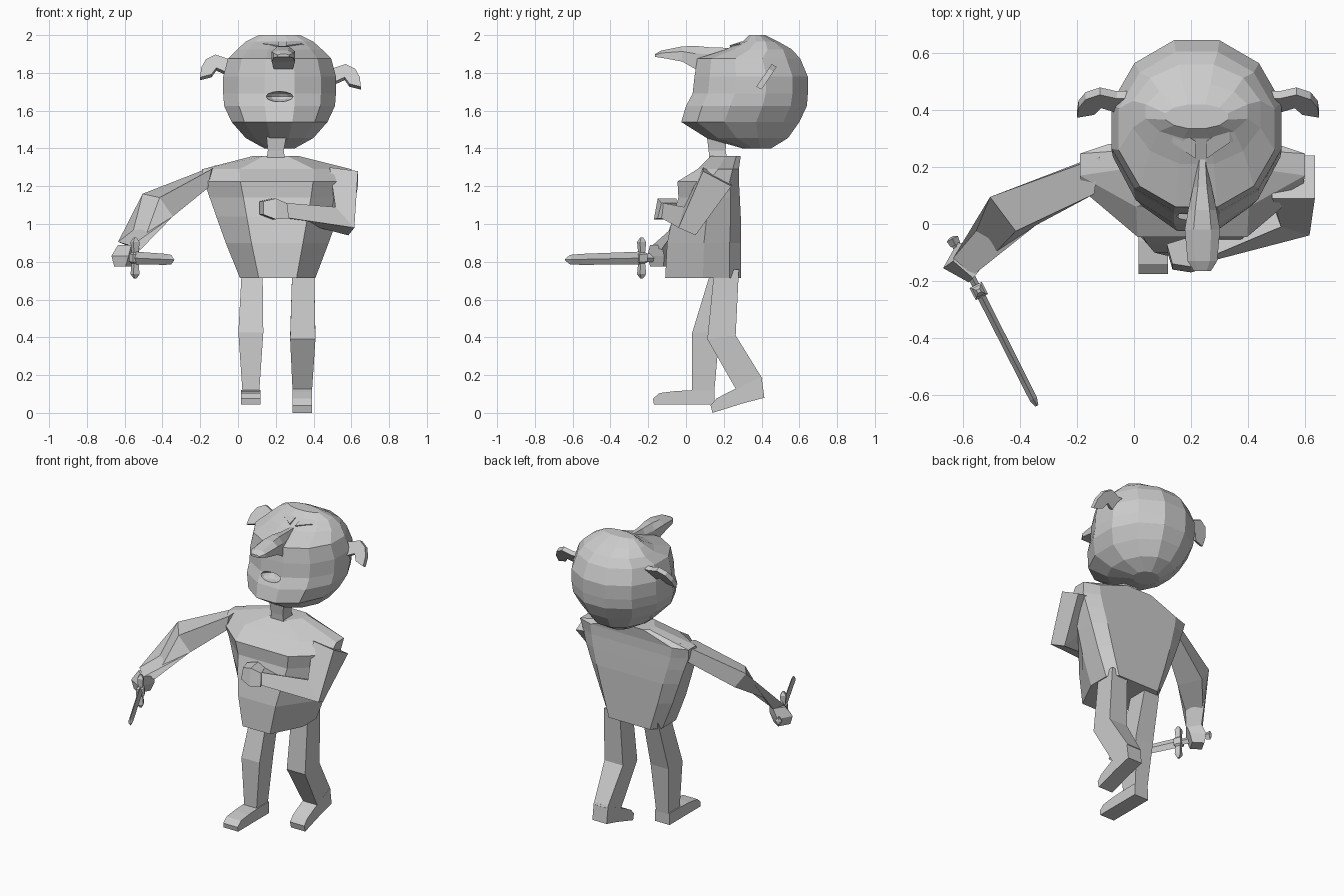
import bpy, bmesh, math
from mathutils import Vector as V


def make(name, verts, faces):
    bm = bmesh.new()
    vs = [bm.verts.new(v) for v in verts]
    for f in faces:
        bm.faces.new([vs[i] for i in f])
    bmesh.ops.recalc_face_normals(bm, faces=bm.faces)
    me = bpy.data.meshes.new(name)
    bm.to_mesh(me)
    bm.free()
    ob = bpy.data.objects.new(name, me)
    bpy.context.collection.objects.link(ob)
    return ob


def loft(name, rings):
    """Skin a list of equal-length rings and cap both ends."""
    n, m = len(rings[0]), len(rings)
    faces = [[k * n + i, k * n + (i + 1) % n, (k + 1) * n + (i + 1) % n, (k + 1) * n + i]
             for k in range(m - 1) for i in range(n)]
    faces += [list(range(n)), list(range((m - 1) * n, m * n))]
    return make(name, [p for r in rings for p in r], faces)


def quad(c, u, v):
    """Four-sided section around c spanned by half-axes u and v."""
    c, u, v = V(c), V(u), V(v)
    return [c + u + v, c - u + v, c - u - v, c + u - v]


def limb(name, sections):
    return loft(name, [quad(*s) for s in sections])


def prism(name, profile, x0, x1):
    return loft(name, [[(x, y, z) for y, z in profile] for x in (x0, x1)])


# Head: stacked rings (z, front y, back y, half width)
HX = 0.22
head_rings = [
    (1.40, .30, .45, .08), (1.455, .11, .54, .18), (1.54, -.025, .60, .255),
    (1.625, .0, .64, .295), (1.69, .035, .645, .30), (1.78, .045, .645, .30),
    (1.875, .06, .605, .275), (1.925, .21, .56, .225), (1.965, .30, .49, .18),
    (2.0, .335, .42, .11)]
rings = []
for z, y0, y1, w in head_rings:
    ring = []
    for i in range(12):
        a = math.radians(15 + 30 * i)
        ring.append((HX + w * math.sin(a) * 1.03,
                     (y0 + y1) / 2 - (y1 - y0) / 2 * math.cos(a) / math.cos(math.radians(15)), z))
    rings.append(ring)
head = loft("head", rings)

# Open mouth cut into the face
bpy.ops.mesh.primitive_uv_sphere_add(segments=10, ring_count=6, radius=1, location=(HX, .02, 1.675))
mouth = bpy.context.object
mouth.name = "mouth_cutter"
mouth.scale = (.075, .07, .028)
mouth.hide_render = True
mouth.hide_viewport = True
cut = head.modifiers.new("mouth", 'BOOLEAN')
cut.operation = 'DIFFERENCE'
cut.object = mouth
cut.solver = 'EXACT'

# Long pointed nose: (y, half width, top z, bottom z)
nose = []
for y, w, t, b in [(.30, .012, 1.93, 1.86), (.13, .032, 1.935, 1.83), (.05, .05, 1.943, 1.82),
                   (-.02, .062, 1.94, 1.86), (-.13, .052, 1.918, 1.88), (-.165, .03, 1.9, 1.885)]:
    x = .24
    nose.append([(x - w, y, b), (x + w, y, b), (x + w, y, (t * 2 + b) / 3),
                 (x + w * .5, y, t), (x - w * .5, y, t), (x - w, y, (t * 2 + b) / 3)])
loft("nose", nose)

# Eyes and slanted brows
for s, side in ((-1, "right"), (1, "left")):
    bpy.ops.mesh.primitive_uv_sphere_add(segments=8, ring_count=5, radius=1,
                                         location=(.235 + s * .105, .275, 1.905))
    eye = bpy.context.object
    eye.name = side + "_eye"
    eye.scale = (.05, .03, .025)
    limb(side + "_brow", [((.235 + s * .02, .27, 1.935), (0, .03, .01), (0, -.01, .02)),
                          ((.235 + s * .10, .325, 1.945), (0, .03, .01), (0, -.01, .02)),
                          ((.235 + s * .19, .345, 1.915), (0, .02, .01), (0, -.01, .01))])

# Drooping ears: one outline in x/z, mirrored and lowered for the other side
ear = [(0, 1.80), (-.07, 1.80), (-.115, 1.82), (-.14, 1.785), (-.2, 1.77),
       (-.195, 1.82), (-.17, 1.865), (-.12, 1.89), (-.06, 1.87), (0, 1.87)]
for side in ("right", "left"):
    pts = [(x, z) if side == "right" else (.45 - x, z - .05) for x, z in ear]
    drop = 1.77 if side == "right" else 1.72
    loft(side + "_ear", [[(x, .385 + (z - drop) * .67 + d, z - d * .6) for x, z in pts]
                         for d in (-.012, .014)])

# Neck
limb("neck", [((.20, .175, 1.30), (.055, 0, 0), (0, .05, 0)),
              ((.20, .165, 1.39), (.042, 0, 0), (0, .045, 0)),
              ((.205, .16, 1.50), (.058, 0, 0), (0, .055, 0))])

# Torso: stacked octagons (z, left x, right x, front y, back y)
octagon = [(-.5, 0), (.5, 0), (1, .5), (1, .85), (.75, 1), (-.75, 1), (-1, .85), (-1, .5)]
torso = []
for z, x0, x1, y0, y1 in [(.715, .01, .41, -.11, .29), (.90, -.065, .48, -.10, .29),
                          (1.04, -.115, .53, -.07, .29), (1.14, -.15, .565, -.04, .285),
                          (1.225, -.18, .59, -.045, .28), (1.29, -.19, .60, .06, .28),
                          (1.36, .08, .32, .13, .29)]:
    torso.append([((x0 + x1) / 2 + u * (x1 - x0) / 2, y0 + v * (y1 - y0), z) for u, v in octagon])
loft("torso", torso)

# Sword arm, stretched out to the side
limb("right_arm", [((-.14, .17, 1.25), (.01, .065, .01), (.01, 0, .05)),
                   ((-.425, .045, 1.10), (-.045, .06, .01), (-.035, -.01, .05)),
                   ((-.575, -.125, .885), (-.035, .03, .01), (.025, .025, -.01))])
limb("right_hand", [((-.575, -.13, .89), (-.035, .03, 0), (.025, .03, 0)),
                    ((-.60, -.135, .83), (-.045, .025, 0), (.025, .045, 0)),
                    ((-.605, -.135, .775), (-.03, .02, 0), (.02, .035, 0))])

# Bent arm, folded across the chest
limb("left_arm", [((.56, .165, 1.25), (.075, .0, -.01), (0, .075, -.04)),
                  ((.55, .02, 1.015), (.05, -.015, -.055), (-.016, .045, -.02)),
                  ((.22, -.10, 1.075), (0, -.005, -.038), (-.012, .035, 0))])
limb("left_hand", [((.25, -.10, 1.07), (.005, -.01, -.04), (-.015, .04, 0)),
                   ((.19, -.11, 1.08), (0, -.01, -.055), (-.01, .05, 0)),
                   ((.125, -.115, 1.085), (0, -.01, -.035), (-.01, .035, 0))])

# Sword: d runs along the blade, s across it, u is up
d = V((.45, -.89, -.02)).normalized()
s, u = V((.89, .45, 0)).normalized(), V((0, 0, 1))
guard = V((-.545, -.235, .82))


def sword_part(name, stations):
    loft(name, [[guard + d * t + s * a, guard + d * t + u * b,
                 guard + d * t - s * a, guard + d * t - u * b] for t, a, b in stations])


sword_part("sword_blade", [(0, .015, .034), (.36, .014, .029), (.425, .014, .025), (.452, .006, .006)])
sword_part("sword_grip", [(-.18, .013, .02), (-.02, .013, .022)])
sword_part("sword_pommel", [(-.212, .008, .012), (-.205, .022, .03), (-.18, .018, .025)])
limb("sword_guard", [(guard + u * h, d * w, s * w) for h, w in
                     ((-.108, .006), (-.085, .018), (-.03, .014), (-.02, .024),
                      (.02, .024), (.03, .014), (.085, .018), (.108, .006))])

# Legs
limb("right_leg", [((.075, .20, .76), (.055, 0, 0), (0, .065, 0)),
                   ((.068, .105, .425), (.066, 0, 0), (0, .072, 0)),
                   ((.068, .09, .09), (.043, 0, 0), (0, .058, 0))])
limb("left_leg", [((.345, .215, .76), (.058, 0, 0), (0, .065, 0)),
                  ((.343, .188, .40), (.067, 0, 0), (0, .075, .01)),
                  ((.34, .345, .135), (.05, 0, 0), (0, .06, .045))])

# Feet: side profiles, the left one with its heel raised
prism("right_foot", [(.15, .045), (-.17, .045), (-.175, .075), (-.14, .105),
                     (-.06, .115), (.03, .12), (.15, .12)], .015, .12)
prism("left_foot", [(.415, .08), (.30, .05), (.14, 0), (.13, .04), (.16, .075),
                    (.225, .11), (.29, .14), (.40, .19)], .288, .392)
